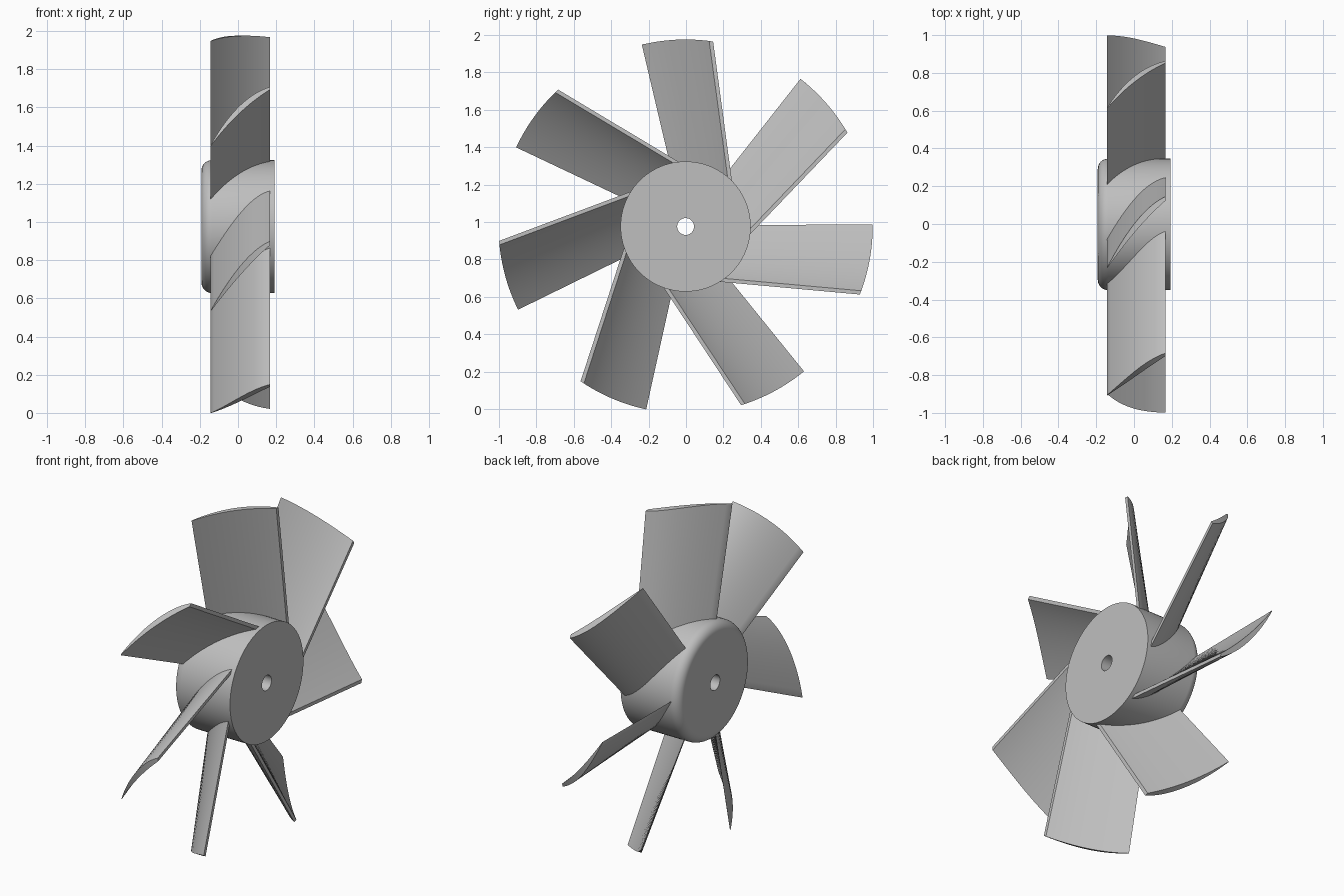
import bpy, bmesh, math
from mathutils import Matrix

cube = bpy.data.objects.get("Cube")
if cube:
    bpy.data.objects.remove(cube)

BLADES = 7
TIP_RADIUS = 1.0
HUB_RADIUS = 0.348
HUB_HALF = 0.192
BORE = 0.045
FILLET = 0.055
AXIS = (0, -0.002, 0.976)

grey = bpy.data.materials.new("grey metal")
grey.use_nodes = True
colour = (0.52, 0.52, 0.52, 1)
grey.diffuse_color = colour
grey.node_tree.nodes["Principled BSDF"].inputs["Base Color"].default_value = colour


def finish(bm, name):
    bmesh.ops.recalc_face_normals(bm, faces=bm.faces)
    mesh = bpy.data.meshes.new(name)
    bm.to_mesh(mesh)
    bm.free()
    mesh.materials.append(grey)
    obj = bpy.data.objects.new(name, mesh)
    bpy.context.collection.objects.link(obj)
    obj.location = AXIS
    bpy.ops.object.select_all(action='DESELECT')
    obj.select_set(True)
    bpy.context.view_layer.objects.active = obj
    bpy.ops.object.shade_smooth_by_angle(angle=math.radians(35))
    return obj


# Hub: turned profile with a through bore and one rounded rim
profile = [(-HUB_HALF, BORE)]
for i in range(9):
    a = math.pi / 2 * i / 8
    profile.append((-HUB_HALF + FILLET * (1 - math.cos(a)),
                    HUB_RADIUS - FILLET * (1 - math.sin(a))))
profile += [(HUB_HALF, HUB_RADIUS), (HUB_HALF, BORE)]
bm = bmesh.new()
SEG = 96
rings = []
for s in range(SEG):
    a = 2 * math.pi * s / SEG
    rings.append([bm.verts.new((x, r * math.cos(a), r * math.sin(a))) for x, r in profile])
n = len(profile)
for s in range(SEG):
    here, after = rings[s], rings[(s + 1) % SEG]
    for i in range(n):
        j = (i + 1) % n
        bm.faces.new((here[i], here[j], after[j], after[i]))
finish(bm, "hub")


# Blades: cambered section, widening outwards, trimmed to a round tip
X_FRONT, X_REAR, STEPS = -0.143, 0.167, 18


def section(reach):
    """Closed loop of (x, sideways offset) for a blade section."""
    width = 0.28 + 0.09 * reach
    upper, lower = [], []
    for i in range(STEPS + 1):
        u = i / STEPS
        x = X_FRONT + (X_REAR - X_FRONT) * u
        bulge = 4 * u * (1 - u)
        upper.append((x, width * u + 0.06 * bulge))
        lower.append((x, (width - 0.015) * u - 0.005 + 0.025 * bulge))
    return upper + lower[::-1]


def blade(angle, name):
    bm = bmesh.new()
    root = [bm.verts.new((x, 0.12, -t)) for x, t in section(0.12)]
    tip = [bm.verts.new((x, math.sqrt(TIP_RADIUS ** 2 - t * t), -t)) for x, t in section(1)]
    n = len(root)
    for i in range(n):
        j = (i + 1) % n
        bm.faces.new((root[i], root[j], tip[j], tip[i]))
    for loop in (root, tip):
        for i in range(STEPS):
            bm.faces.new((loop[i], loop[i + 1], loop[n - 2 - i], loop[n - 1 - i]))
    bm.transform(Matrix.Rotation(angle, 4, 'X'))
    finish(bm, name)


for k in range(BLADES):
    blade(math.radians(0.4) + 2 * math.pi * k / BLADES, f"blade_{k + 1}")
